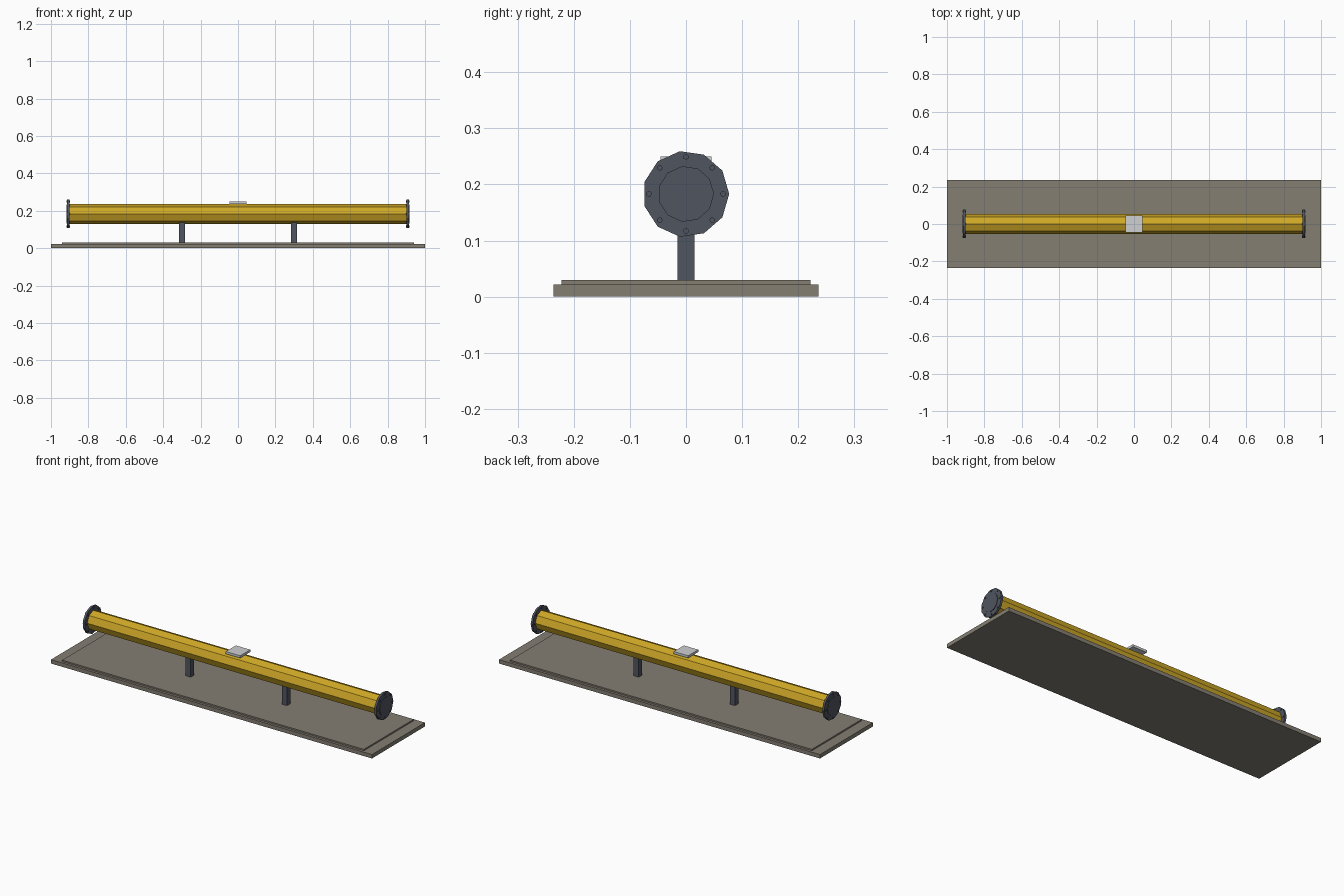
import bpy
import math

cube = bpy.data.objects.get("Cube")
if cube:
    bpy.data.objects.remove(cube, do_unlink=True)


def material(name, rgb):
    m = bpy.data.materials.new(name)
    m.use_nodes = True
    m.diffuse_color = (*rgb, 1)
    m.node_tree.nodes["Principled BSDF"].inputs["Base Color"].default_value = (*rgb, 1)
    return m


STONE = material("warm grey", (0.23, 0.21, 0.17))
YELLOW = material("pipe yellow", (0.62, 0.39, 0.02))
STEEL = material("dark steel", (0.08, 0.09, 0.115))
SILVER = material("pale silver", (0.62, 0.63, 0.64))

AXIS_Z = 0.183  # height of the pipe axis


def box(name, x, y, z0, z1, half_x, half_y, mat):
    bpy.ops.mesh.primitive_cube_add(size=2, location=(x, y, (z0 + z1) / 2))
    ob = bpy.context.object
    ob.name = name
    ob.scale = (half_x, half_y, (z1 - z0) / 2)
    ob.data.materials.append(mat)


def rod(name, x0, x1, y, z, radius, sides, mat):
    """Flat-sided cylinder along x with one corner pointing to +y."""
    bpy.ops.mesh.primitive_cylinder_add(
        vertices=sides, radius=radius, depth=abs(x1 - x0),
        location=((x0 + x1) / 2, y, z), rotation=(0, math.pi / 2, 0))
    ob = bpy.context.object
    ob.name = name
    ob.data.materials.append(mat)


# Stepped base
box("base", 0, 0, 0, 0.022, 1, 0.236, STONE)
box("base_top", 0, 0, 0.022, 0.03, 0.94, 0.222, STONE)

# Pipe and the plate on top of it
rod("pipe", -0.905, 0.905, 0, AXIS_Z, 0.053, 8, YELLOW)
box("top_plate", 0, 0, 0.237, 0.25, 0.045, 0.045, SILVER)

for side, s in (("left", 1), ("right", -1)):
    # Support post
    box(side + "_post", s * 0.3, 0, 0.02, 0.14, 0.016, 0.015, STEEL)
    # End flange, cap and ring of bolts
    rod(side + "_flange", s * 0.902, s * 0.914, 0, AXIS_Z, 0.077, 11, STEEL)
    rod(side + "_cap", s * 0.91, s * 0.917, 0, AXIS_Z, 0.05, 11, STEEL)
    for i in range(8):
        a = i * math.pi / 4
        rod(f"{side}_bolt_{i + 1}", s * 0.898, s * 0.918, 0.066 * math.cos(a),
            AXIS_Z + 0.066 * math.sin(a), 0.005, 8, STEEL)
